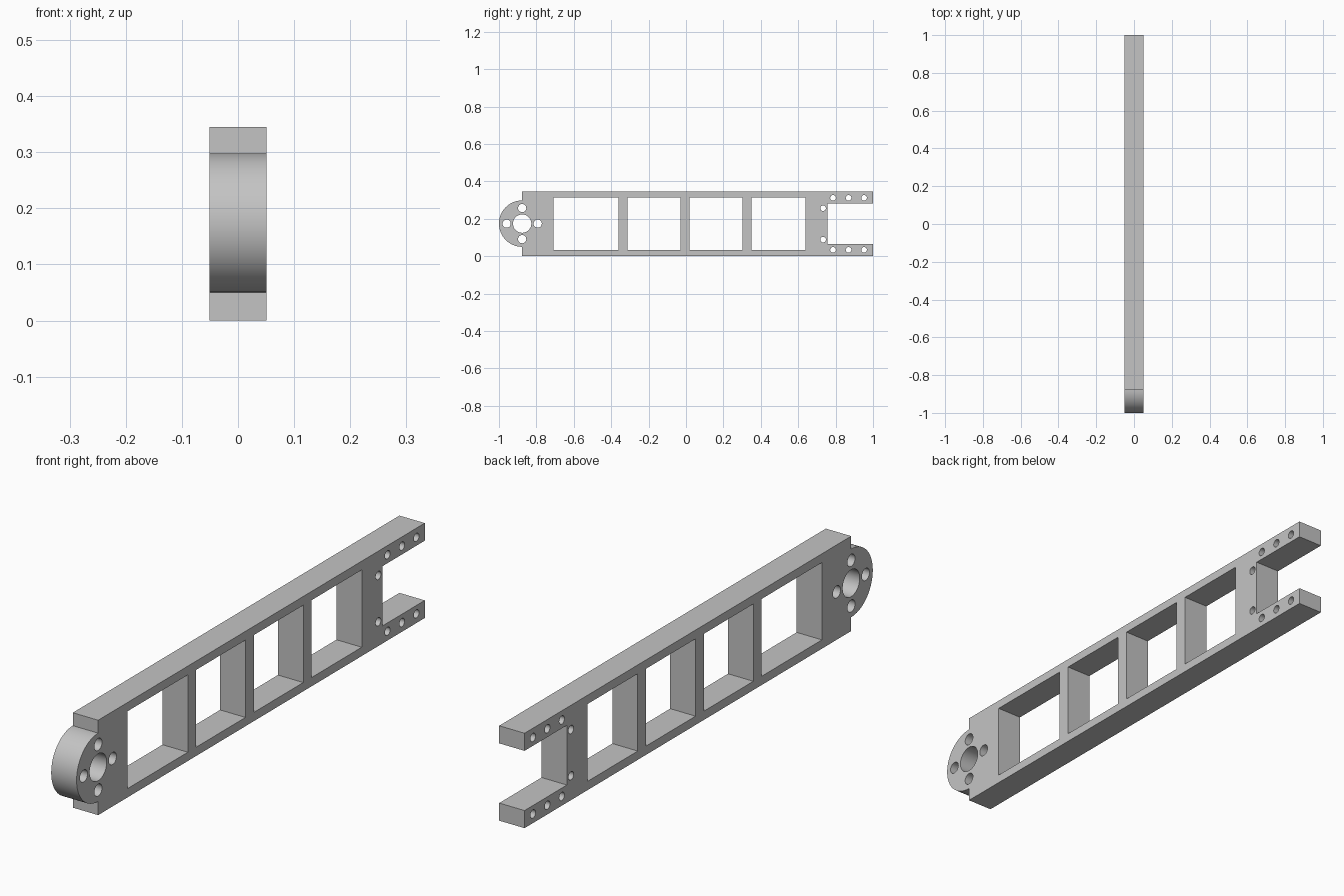
import bpy
from math import cos, sin, pi, radians
from mathutils import Matrix

cube = bpy.data.objects.get("Cube")
if cube:
    bpy.data.objects.remove(cube, do_unlink=True)

HEIGHT, HALF_WIDTH = 0.345, 0.051
MID = HEIGHT / 2
HUB_Y, HUB_Z, HUB_R = -0.876, 0.174, 0.124

grey = bpy.data.materials.new("plain grey")
colour = (0.55, 0.55, 0.55, 1)
grey.diffuse_color = colour
grey.use_nodes = True
grey.node_tree.nodes["Principled BSDF"].inputs["Base Color"].default_value = colour

curve = bpy.data.curves.new("arm_profile", "CURVE")
curve.dimensions = "2D"
curve.fill_mode = "BOTH"
curve.extrude = HALF_WIDTH


def loop(points):
    spline = curve.splines.new("POLY")
    spline.points.add(len(points) - 1)
    for p, (y, z) in zip(spline.points, points):
        p.co = (y, z, 0, 1)
    spline.use_cyclic_u = True


def arc(y, z, r, start, sweep, steps):
    return [(y + r * cos(start + sweep * i / steps), z + r * sin(start + sweep * i / steps))
            for i in range(steps)]


def hole(y, z, r, steps=32):
    loop(arc(y, z, r, 0, 2 * pi, steps))


# Side outline: forked back end and round front hub
fork_y, fork_z = 0.757, 0.064
lower = [(HUB_Y, 0), (1, 0), (1, fork_z), (fork_y, fork_z)]
upper = [(y, HEIGHT - z) for y, z in reversed(lower)]
hub = arc(HUB_Y, HUB_Z, HUB_R, pi / 2, pi, 48) + [(HUB_Y, HUB_Z - HUB_R)]
loop(lower + upper + hub)

# Four window openings
for y0, y1 in [(-0.708, -0.361), (-0.314, -0.03), (0.018, 0.302), (0.35, 0.638)]:
    loop([(y0, 0.032), (y1, 0.032), (y1, HEIGHT - 0.032), (y0, HEIGHT - 0.032)])

# Hub bore and its four bolt holes
hole(HUB_Y, HUB_Z, 0.049, 48)
for k in range(4):
    hole(HUB_Y + 0.083 * cos(k * pi / 2), HUB_Z + 0.083 * sin(k * pi / 2), 0.022)

# Fork bolt holes, mirrored above and below the middle
for y, offset in [(0.733, 0.084), (0.786, 0.139), (0.869, 0.139), (0.952, 0.139)]:
    for side in (-1, 1):
        hole(y, MID + side * offset, 0.015)

# Turn the extruded profile into a mesh standing upright along y
arm = bpy.data.objects.new("arm_frame", curve)
bpy.context.collection.objects.link(arm)
bpy.ops.object.select_all(action="DESELECT")
arm.select_set(True)
bpy.context.view_layer.objects.active = arm
bpy.ops.object.convert(target="MESH")
arm = bpy.context.object
arm.data.transform(Matrix(((0, 0, 1, 0), (1, 0, 0, 0), (0, 1, 0, 0), (0, 0, 0, 1))))
arm.data.materials.clear()
arm.data.materials.append(grey)

# Weld the caps to the walls
bpy.ops.object.mode_set(mode="EDIT")
bpy.ops.mesh.select_all(action="SELECT")
bpy.ops.mesh.remove_doubles(threshold=0.0001)
bpy.ops.mesh.normals_make_consistent(inside=False)
bpy.ops.object.mode_set(mode="OBJECT")
bpy.ops.object.shade_smooth_by_angle(angle=radians(30))
